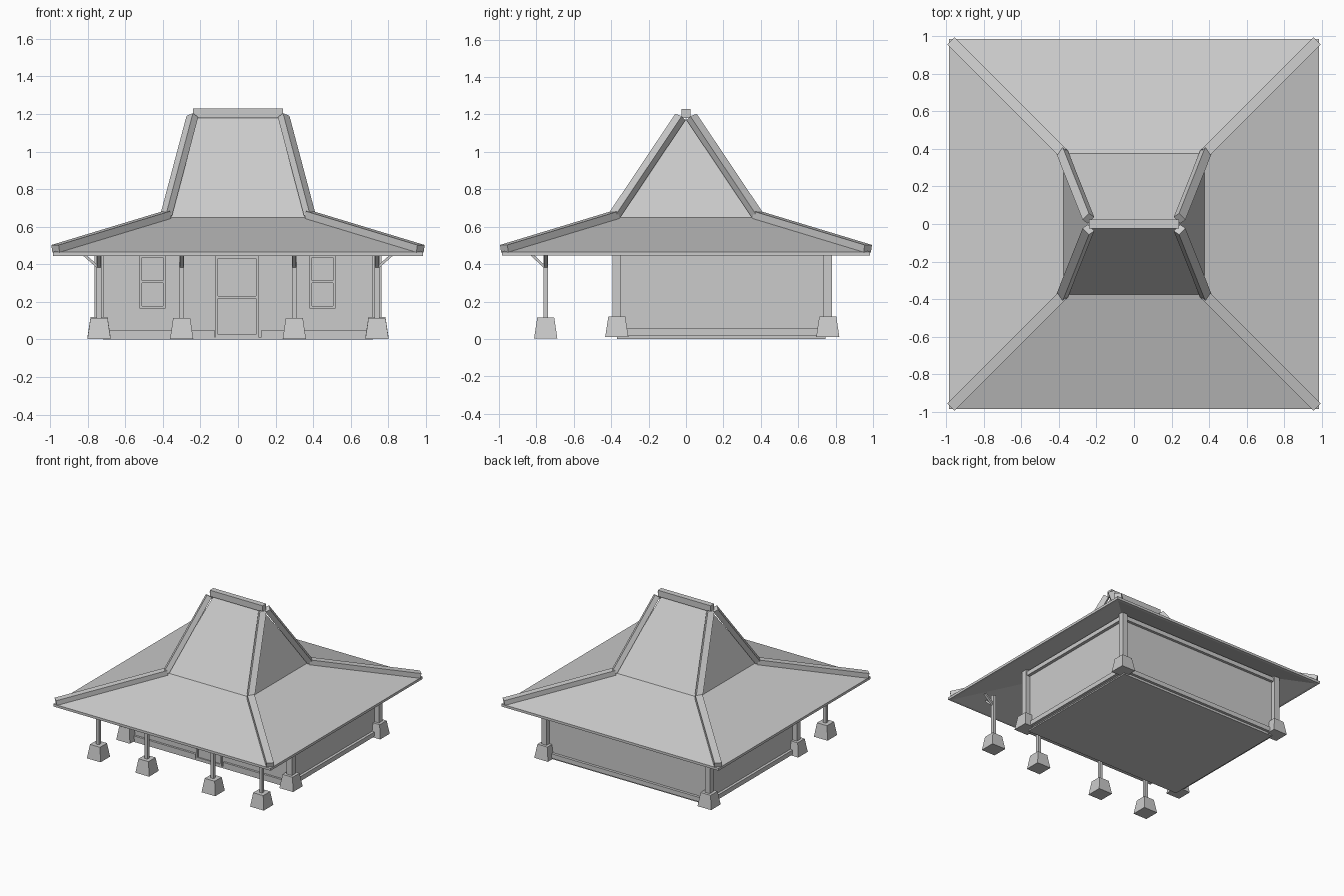
import bpy, bmesh
from mathutils import Vector, Matrix

if "Cube" in bpy.data.objects:
    bpy.data.objects.remove(bpy.data.objects["Cube"])


def finish(name, bm):
    bmesh.ops.recalc_face_normals(bm, faces=bm.faces)
    me = bpy.data.meshes.new(name)
    bm.to_mesh(me)
    bm.free()
    ob = bpy.data.objects.new(name, me)
    bpy.context.collection.objects.link(ob)
    return ob


def box(name, x0, x1, y0, y1, z0, z1, taper=1.0):
    bm = bmesh.new()
    bmesh.ops.create_cube(bm, size=1)
    for v in bm.verts:
        k = taper if v.co.z > 0 else 1.0
        v.co = Vector(((x0 + x1) / 2 + v.co.x * (x1 - x0) * k,
                       (y0 + y1) / 2 + v.co.y * (y1 - y0) * k,
                       z0 + (v.co.z + 0.5) * (z1 - z0)))
    return finish(name, bm)


def beam(name, a, b, w, h, out):
    # straight beam from a to b, its height direction facing "out"
    a, b = Vector(a), Vector(b)
    d = (b - a).normalized()
    side = d.cross(Vector(out)).normalized()
    up = side.cross(d)
    rot = Matrix((side, d, up)).transposed()
    bm = bmesh.new()
    bmesh.ops.create_cube(bm, size=1)
    for v in bm.verts:
        v.co = (a + b) / 2 + rot @ Vector((v.co.x * w, v.co.y * (b - a).length, v.co.z * h))
    return finish(name, bm)


# Two-pitch roof: ceiling, sloped underside, eave edge, skirt, steep crown
bm = bmesh.new()
rings = []
for hx, hy, z in [(.37, .37, .62), (.965, .965, .445), (.985, .985, .445),
                  (.985, .985, .465), (.375, .375, .65)]:
    rings.append([bm.verts.new((sx * hx, sy * hy, z))
                  for sx, sy in [(-1, -1), (1, -1), (1, 1), (-1, 1)]])
for r, s in zip(rings, rings[1:]):
    for i in range(4):
        j = (i + 1) % 4
        bm.faces.new((r[i], r[j], s[j], s[i]))
bm.faces.new(rings[0])
l, r = bm.verts.new((-.22, 0, 1.18)), bm.verts.new((.22, 0, 1.18))
t = rings[-1]
bm.faces.new((t[0], t[1], r, l))
bm.faces.new((t[1], t[2], r))
bm.faces.new((t[2], t[3], l, r))
bm.faces.new((t[3], t[0], l))
finish("roof", bm)

# Ridge cap and hip beams
box("ridge_cap", -.24, .24, -.023, .023, 1.18, 1.23)
for sx in (-1, 1):
    for sy in (-1, 1):
        beam("lower_hip", (sx * .972, sy * .972, .483), (sx * .378, sy * .378, .663),
             .055, .04, (0, 0, 1))
        beam("upper_hip", (sx * .383, sy * .383, .66), (sx * .243, sy * .03, 1.187),
             .05, .04, (sx, sy, 0))

# Floor and house body
box("floor", -.72, .72, -.37, .745, 0, .012)
box("house_walls", -.725, .725, -.355, .745, .01, .51)

# Wall plates near the top and sills near the ground
for s in (-1, 1):
    box("side_plate", s * .735 - .015, s * .735 + .015, -.37, .757, .46, .495)
    box("side_sill", s * .735 - .012, s * .735 + .012, -.37, .757, .018, .055)
    box("front_sill", s * .405 - .28, s * .405 + .28, -.372, -.35, .01, .05)
box("front_plate", -.74, .74, -.38, -.35, .46, .495)
box("back_plate", -.74, .74, .74, .767, .46, .495)
box("back_sill", -.74, .74, .74, .767, .018, .055)

# House corner posts on tapered stone bases
for sx in (-.74, .74):
    for y in (-.37, .758):
        box("house_post", sx - .023, sx + .023, y - .023, y + .023, .1, .515)
        box("house_base", sx - .062, sx + .062, y - .062, y + .062, .01, .12, .73)

# Porch posts with bases and braces
for x in (-.74, -.3, .3, .74):
    box("porch_post", x - .013, x + .013, -.763, -.737, .1, .465)
    box("porch_base", x - .062, x + .062, -.812, -.688, .003, .115, .73)
    beam("porch_brace", (x, -.75, .38), (x, -.83, .455), .02, .014, (0, 1, 1))
    if abs(x) > .5:
        s = 1 if x > 0 else -1
        beam("side_brace", (x, -.75, .38), (x + s * .085, -.75, .455), .02, .014, (-s, 0, 1))


def framed(name, x0, x1, z0, z1, rail):
    # thin frame with panel and a middle rail on the front wall
    f = .014
    box(name + "_panel", x0, x1, -.36, -.35, z0, z1)
    for x in (x0, x1 - f):
        box(name + "_jamb", x, x + f, -.37, -.35, z0, z1)
    for z in (z0, rail, z1 - f):
        box(name + "_rail", x0, x1, -.37, -.35, z, z + f)


# Door and windows
framed("door", -.12, .11, .012, .445, .218)
for x in (-.455, .45):
    framed("window", x - .07, x + .07, .165, .45, .3)
